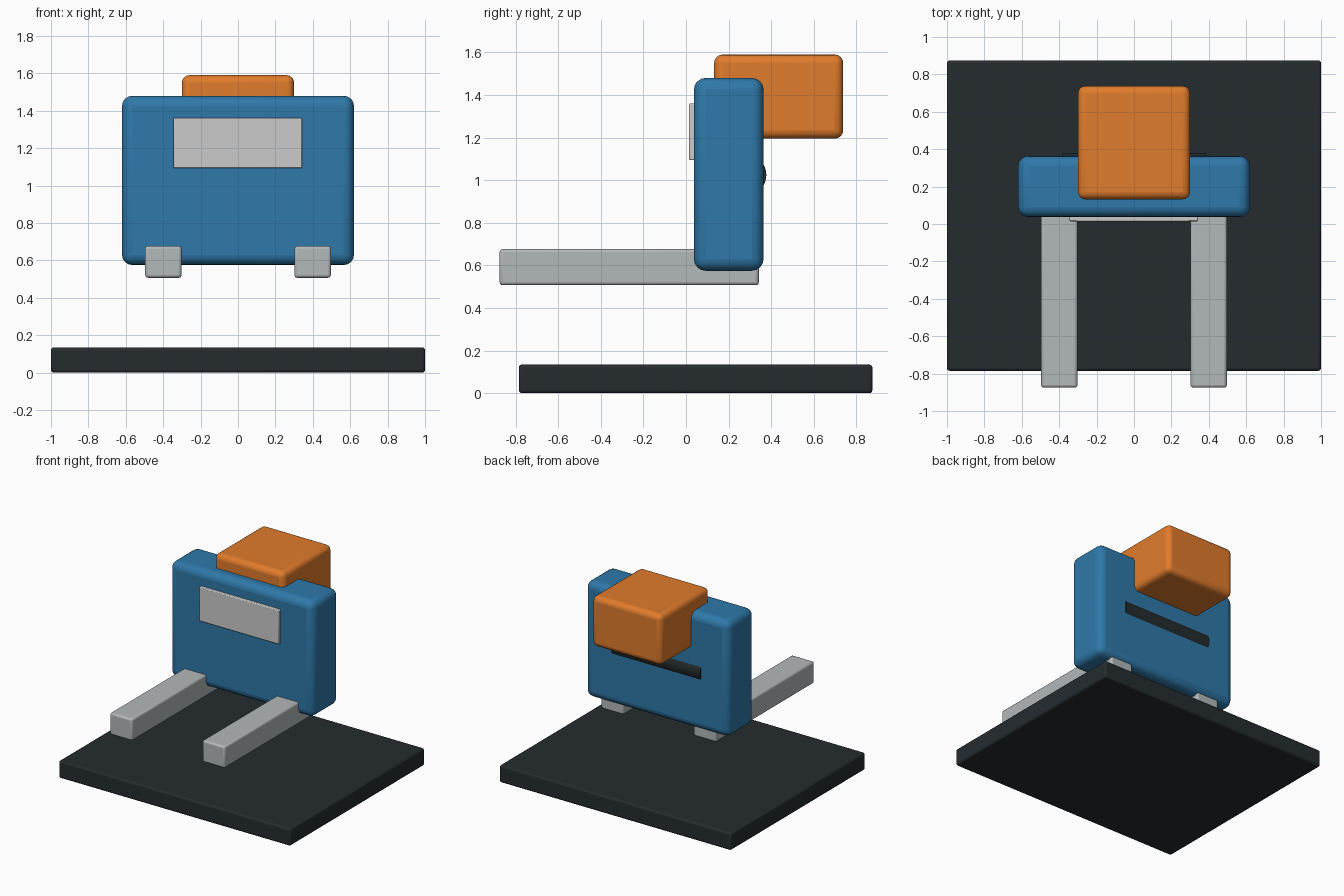
import bpy
import bmesh
import math
from mathutils import Matrix

if "Cube" in bpy.data.objects:
    bpy.data.objects.remove(bpy.data.objects["Cube"])


def material(name, r, g, b):
    m = bpy.data.materials.new(name)
    m.diffuse_color = (r, g, b, 1)
    m.use_nodes = True
    m.node_tree.nodes["Principled BSDF"].inputs["Base Color"].default_value = m.diffuse_color
    return m


BLUE = material("blue paint", 0.028, 0.19, 0.40)
ORANGE = material("orange paint", 0.75, 0.20, 0.025)
DARK = material("dark metal", 0.018, 0.025, 0.028)
STEEL = material("steel", 0.45, 0.48, 0.49)
PALE = material("pale plate", 0.62, 0.64, 0.62)


def finish(name, bm, mat):
    mesh = bpy.data.meshes.new(name)
    bm.to_mesh(mesh)
    bm.free()
    mesh.materials.append(mat)
    ob = bpy.data.objects.new(name, mesh)
    bpy.context.collection.objects.link(ob)
    return ob


def box(name, x, y, z, mat, radius, segments=4):
    """Rounded box from (min, max) ranges on each axis."""
    bm = bmesh.new()
    size = [r[1] - r[0] for r in (x, y, z)]
    centre = [(r[0] + r[1]) / 2 for r in (x, y, z)]
    bmesh.ops.create_cube(bm, size=1, matrix=Matrix.Translation(centre) @ Matrix.Diagonal((*size, 1)))
    ob = finish(name, bm, mat)
    bev = ob.modifiers.new("rounded edges", 'BEVEL')
    bev.width = radius
    bev.segments = segments
    return ob


# Floor slab
box("base_plate", (-1, 1), (-0.785, 0.875), (0, 0.135), DARK, 0.015, 3)

# Upright carriage and the drive housing set into its top rear
box("carriage_body", (-0.62, 0.62), (0.037, 0.364), (0.575, 1.48), BLUE, 0.055)
box("drive_housing", (-0.30, 0.30), (0.132, 0.738), (1.195, 1.59), ORANGE, 0.04)

# Pair of fork tines
for side, x in (("left", (-0.497, -0.302)), ("right", (0.302, 0.497))):
    box(f"fork_{side}", x, (-0.875, 0.342), (0.507, 0.677), STEEL, 0.015, 3)

# Blank sign on the front face
box("sign_plate", (-0.345, 0.342), (0.014, 0.05), (1.094, 1.361), PALE, 0.006, 2)

# Cross rod bulging slightly out of the back
bm = bmesh.new()
bmesh.ops.create_cone(
    bm, cap_ends=True, segments=48, radius1=0.1, radius2=0.1, depth=0.77,
    matrix=Matrix.Translation((0, 0.277, 1.025)) @ Matrix.Rotation(math.pi / 2, 4, 'Y'))
finish("cross_rod", bm, DARK)

# Smooth rounded edges while keeping real corners
for ob in bpy.context.collection.objects:
    ob.select_set(True)
    bpy.context.view_layer.objects.active = ob
bpy.ops.object.shade_smooth_by_angle(angle=math.radians(35))
